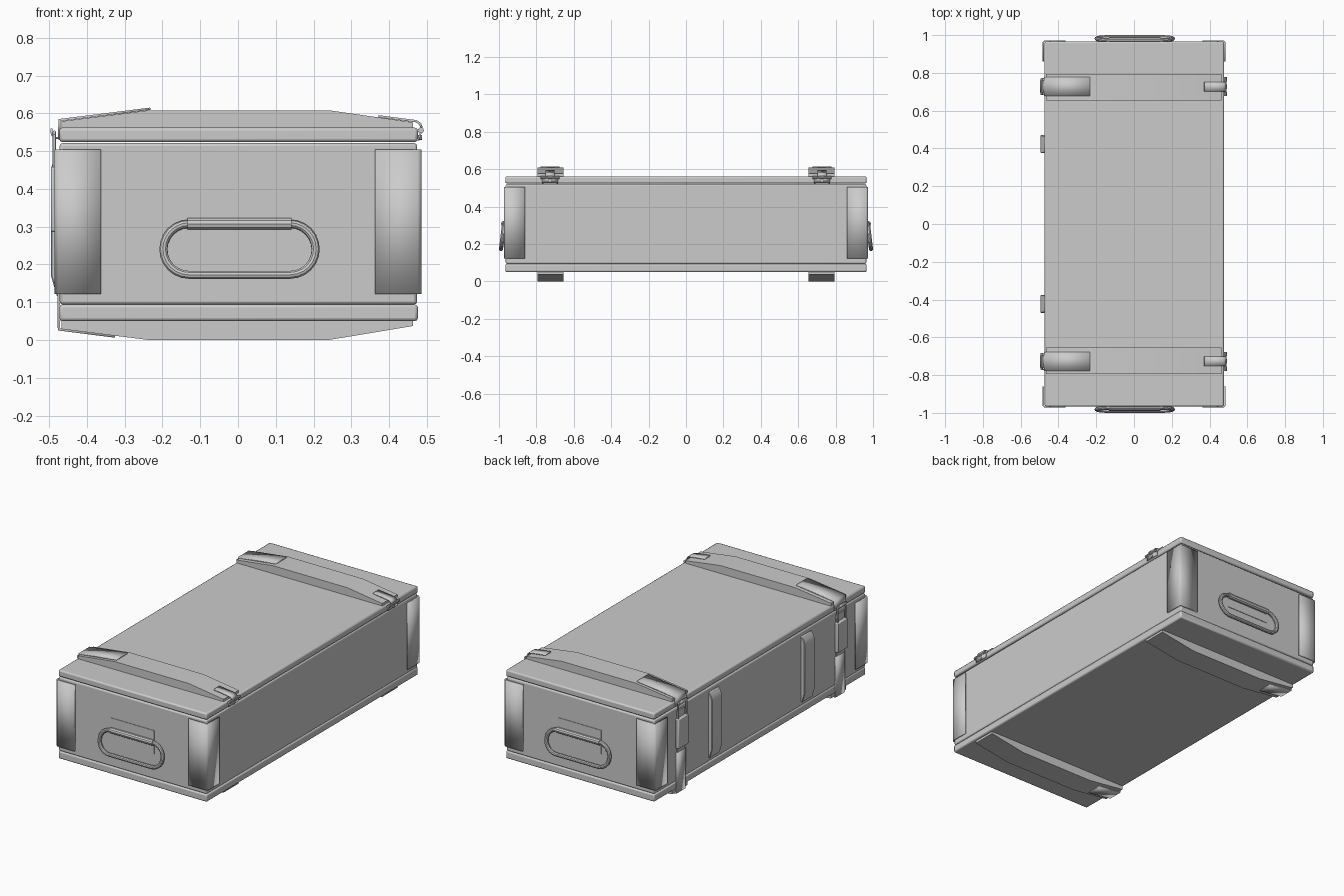
import bpy, bmesh, math
from mathutils import Vector

if "Cube" in bpy.data.objects:
    bpy.data.objects.remove(bpy.data.objects["Cube"])


def finish(ob, mirror="", bevel=0, segs=2, thick=0):
    """Thickness, edge rounding, mirroring and shading for a part."""
    if thick:
        m = ob.modifiers.new("thickness", "SOLIDIFY")
        m.thickness, m.offset = thick, 0
        m.use_even_offset = True
    if bevel:
        m = ob.modifiers.new("rounding", "BEVEL")
        m.width, m.segments = bevel, segs
    if mirror:
        m = ob.modifiers.new("mirror", "MIRROR")
        m.use_axis = ["X" in mirror, "Y" in mirror, False]
        m.use_mirror_merge = False
    bpy.ops.object.select_all(action="DESELECT")
    ob.select_set(True)
    bpy.context.view_layer.objects.active = ob
    bpy.ops.object.shade_smooth_by_angle(angle=math.radians(35))
    return ob


def mesh_object(name, verts, faces):
    me = bpy.data.meshes.new(name)
    me.from_pydata(verts, [], faces)
    bm = bmesh.new()
    bm.from_mesh(me)
    bmesh.ops.recalc_face_normals(bm, faces=bm.faces)
    bm.to_mesh(me)
    bm.free()
    ob = bpy.data.objects.new(name, me)
    bpy.context.collection.objects.link(ob)
    return ob


def prism(name, pts, y0, y1, **kw):
    """Closed x-z profile extruded along y."""
    n = len(pts)
    verts = [(x, y, z) for y in (y0, y1) for x, z in pts]
    faces = [tuple(range(n)), tuple(range(n, 2 * n))]
    faces += [(i, (i + 1) % n, n + (i + 1) % n, n + i) for i in range(n)]
    return finish(mesh_object(name, verts, faces), **kw)


def box(name, x0, x1, y0, y1, z0, z1, **kw):
    return prism(name, [(x0, z0), (x1, z0), (x1, z1), (x0, z1)], y0, y1, **kw)


def strip(name, pts, y0, y1, thick, **kw):
    """Bent sheet metal following an open x-z path."""
    n = len(pts)
    verts = [(x, y, z) for y in (y0, y1) for x, z in pts]
    faces = [(i, i + 1, n + i + 1, n + i) for i in range(n - 1)]
    return finish(mesh_object(name, verts, faces), thick=thick, **kw)


def wire(name, pts, radius, closed=True, **kw):
    """Round bar along a path."""
    cu = bpy.data.curves.new(name, "CURVE")
    cu.dimensions = "3D"
    cu.bevel_depth, cu.bevel_resolution = radius, 3
    cu.use_fill_caps = True
    sp = cu.splines.new("POLY")
    sp.points.add(len(pts) - 1)
    for p, co in zip(sp.points, pts):
        p.co = (*co, 1)
    sp.use_cyclic_u = closed
    ob = bpy.data.objects.new(name, cu)
    bpy.context.collection.objects.link(ob)
    bpy.ops.object.select_all(action="DESELECT")
    ob.select_set(True)
    bpy.context.view_layer.objects.active = ob
    bpy.ops.object.convert(target="MESH")
    return finish(bpy.context.view_layer.objects.active, **kw)


# Crate shell: base rim, walls, lid
box("base_rim", -.473, .476, -.966, .966, .05, .094, bevel=.008)
box("body", -.472, .474, -.964, .964, .094, .521, bevel=.008)
box("lid", -.473, .476, -.966, .966, .524, .562, bevel=.008)

# Tapered battens above and below
Y0, Y1, YC = .655, .793, .727
prism("top_batten", [(-.467, .555), (-.467, .579), (-.235, .608), (.24, .608),
                     (.463, .576), (.463, .555)], Y0, Y1, mirror="Y")
prism("bottom_batten", [(-.467, .055), (-.467, .029), (-.235, 0), (.24, 0),
                        (.463, .037), (.463, .055)], Y0, Y1, mirror="Y")

# Corner guards: bent vertical plates
outline = [(.363, .968), (.474, .968), (.481, .961), (.481, .86)]
verts = [(x, y, z) for z in (.122, .504) for x, y in outline]
guard = mesh_object("corner_guards", verts,
                    [(i, i + 1, i + 5, i + 4) for i in range(3)])
finish(guard, thick=.008, mirror="XY")

# End handles: tilted oval ring, sleeve, backing plate
r, cx, half, zc = .0675, .004, .134, .24
ring = []
for side, start in ((1, -90), (-1, 90)):
    for i in range(13):
        a = math.radians(start + i * 15)
        z = zc + r * math.sin(a)
        y = .989 - (z - (zc - r)) / (2 * r) * .016
        ring.append((cx + side * half + r * math.cos(a), y, z))
wire("handle_ring", ring, .011, mirror="Y")
wire("handle_sleeve", [(cx - .137, .973, zc + r), (cx + .137, .973, zc + r)],
     .016, closed=False, mirror="Y")
box("handle_plate", -.135, .14, .96, .967, .24, .375, mirror="Y")

# Hinges on the right side
strip("hinge_strap", [(.372, .592), (.472, .579), (.482, .572), (.486, .562)],
      YC - .025, YC + .025, .006, mirror="Y")
strip("hinge_leaf", [(.478, .528), (.481, .542), (.485, .553)],
      YC - .042, YC + .042, .005, mirror="Y")
for i, (a, b) in enumerate(((-.05, -.027), (-.012, .012), (.027, .05))):
    wire(f"hinge_knuckle_{i + 1}", [(.484, YC + a, .555), (.484, YC + b, .555)],
         .008, closed=False, mirror="Y")
wire("hinge_pin", [(.484, YC - .05, .555), (.484, YC + .05, .555)],
     .005, closed=False, mirror="Y")
wire("hinge_screw", [(.476, YC, .536), (.487, YC, .536)], .007,
     closed=False, mirror="Y")

# Latches on the left side: straps, hook, wire loop, lever
W0, W1 = YC - .05, YC + .05
strip("latch_top_strap", [(-.232, .612), (-.472, .582), (-.474, .53)],
      W0, W1, .006, mirror="Y")
strip("latch_bottom_strap", [(-.325, .009), (-.474, .028), (-.476, .26)],
      YC - .042, YC + .042, .006, mirror="Y")
strip("latch_hook", [(-.474, .535), (-.486, .535), (-.493, .545), (-.494, .56)],
      YC - .032, YC + .032, .005, mirror="Y")
wire("latch_loop", [(-.486, YC + a, z) for a, z in
                    ((-.038, .44), (.038, .44), (.038, .542), (.03, .55),
                     (-.03, .55), (-.038, .542))], .0045, mirror="Y")
box("latch_lever", -.495, -.472, YC - .045, YC + .045, .286, .458,
    bevel=.005, mirror="Y")
box("latch_tongue", -.478, -.47, YC - .035, YC + .035, .25, .50, mirror="Y")

# Vertical cleats on the left side
prism("side_cleat", [(-.468, .115), (-.479, .115), (-.495, .17), (-.495, .455),
                     (-.488, .475), (-.475, .495), (-.468, .495)],
      .376, .47, bevel=.003, segs=1, mirror="Y")
